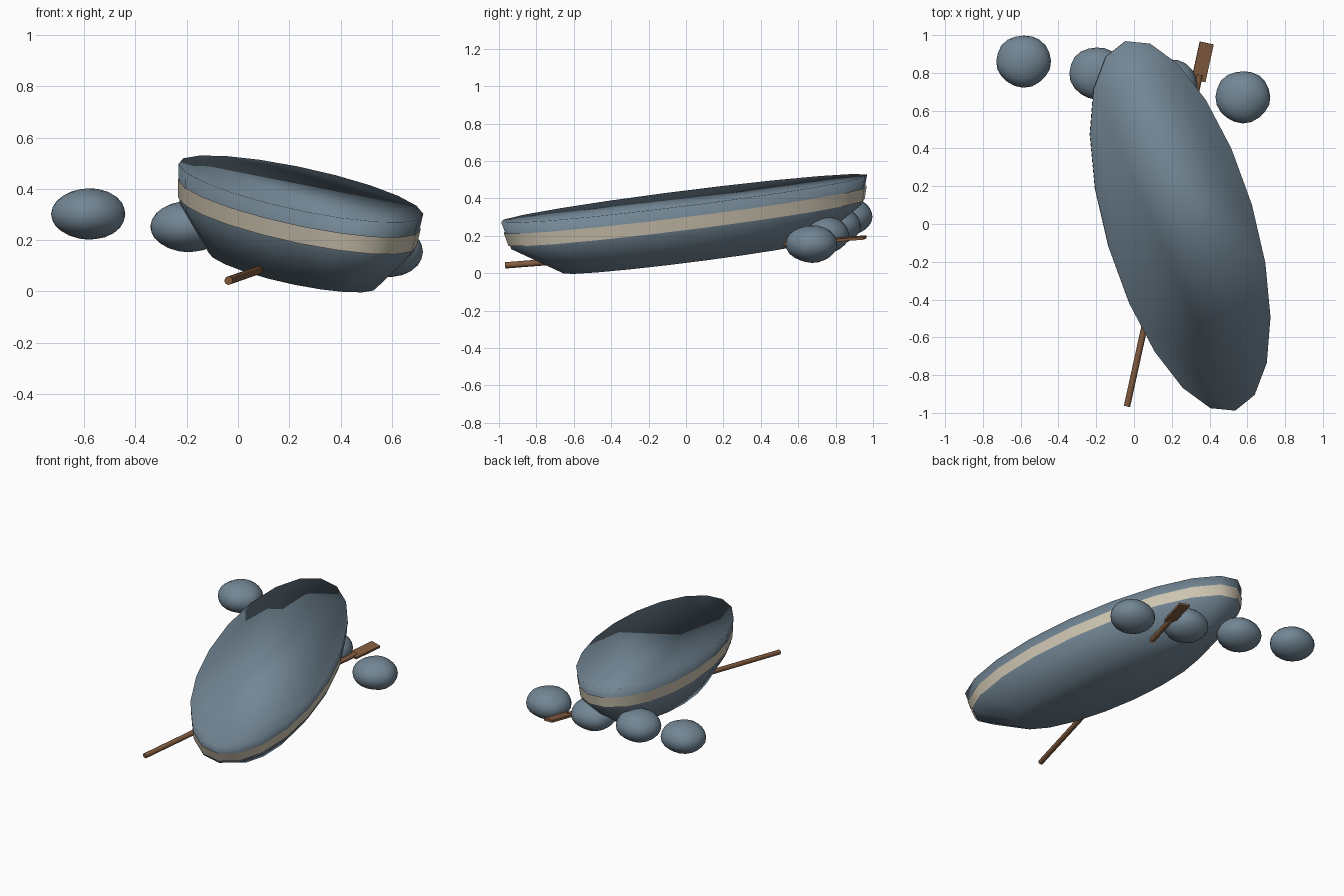
import bpy, bmesh, math
from mathutils import Vector, Matrix

cube = bpy.data.objects.get("Cube")
if cube:
    bpy.data.objects.remove(cube)


def material(name, rgb):
    m = bpy.data.materials.new(name)
    m.use_nodes = True
    m.diffuse_color = (*rgb, 1)
    m.node_tree.nodes["Principled BSDF"].inputs["Base Color"].default_value = (*rgb, 1)
    return m


SLATE = material("slate_blue", (0.17, 0.24, 0.30))
CREAM = material("cream", (0.62, 0.56, 0.44))
WOOD = material("brown_wood", (0.22, 0.105, 0.05))


def add_object(name, bm, mat, smooth=True):
    bmesh.ops.recalc_face_normals(bm, faces=bm.faces)
    mesh = bpy.data.meshes.new(name)
    bm.to_mesh(mesh)
    bm.free()
    mesh.materials.append(mat)
    for p in mesh.polygons:
        p.use_smooth = smooth
    obj = bpy.data.objects.new(name, mesh)
    bpy.context.collection.objects.link(obj)
    return obj


# Tilted boat frame: centre of the rim, half width, half length and up
CENTRE = Vector((0.245, -0.01, 0.40))
WIDE = Vector((0.379, 0.113, -0.027))
LONG = Vector((-0.291, 0.978, 0.128))
UP = WIDE.cross(LONG).normalized()
SIDES = 20


def loft(rings, capped):
    """Join elliptical rings given as (depth below rim, scale)."""
    bm = bmesh.new()
    loops = []
    for depth, scale in rings:
        loop = []
        for k in range(SIDES):
            t = math.tau * k / SIDES
            offset = (WIDE * math.cos(t) + LONG * math.sin(t)) * scale
            loop.append(bm.verts.new(CENTRE - UP * depth + offset))
        loops.append(loop)
    for a, b in zip(loops, loops[1:]):
        for k in range(SIDES):
            j = (k + 1) % SIDES
            bm.faces.new((a[k], b[k], b[j], a[j]))
    if capped:
        bm.faces.new(loops[0])
        bm.faces.new(loops[-1])
    return bm


# Hull with closed top, and the painted band around it
add_object("hull", loft([(0, 1), (0.15, 0.96), (0.317, 0.69)], True), SLATE)
add_object("hull_stripe", loft([(0.06, 0.992), (0.13, 0.974)], False), CREAM)

# Row of rounded stones beneath the back of the boat
for i in range(4):
    bm = bmesh.new()
    bmesh.ops.create_icosphere(bm, subdivisions=3, radius=1)
    for v in bm.verts:
        p = v.co.copy()
        lump = 1 + 0.03 * math.sin(3 * p.x + 2 * p.y) * math.cos(3 * p.y - p.z)
        v.co = Vector((p.x * 0.145, p.y * 0.138, p.z * 0.1)) * lump
    stone = add_object(f"stone_{i + 1}", bm, SLATE)
    stone.location = Vector((-0.585, 0.863, 0.302)) + i * Vector((0.387, -0.063, -0.049))

# Oar: round shaft and flat blade along one line
start, end = Vector((-0.037, -0.965, 0.042)), Vector((0.348, 0.79, 0.178))
along = (end - start).normalized()
across = along.cross(UP).normalized()
normal = across.cross(along)
frame = Matrix((across, normal, along)).transposed().to_4x4()

bm = bmesh.new()
bmesh.ops.create_cone(bm, cap_ends=True, segments=8, radius1=0.017, radius2=0.017,
                      depth=(end - start).length)
shaft = add_object("oar_shaft", bm, WOOD)
shaft.matrix_world = Matrix.Translation((start + end) / 2) @ frame
bpy.context.view_layer.objects.active = shaft
shaft.select_set(True)
bpy.ops.object.shade_smooth_by_angle(angle=math.radians(50))

bm = bmesh.new()
bmesh.ops.create_cube(bm, size=1, matrix=Matrix.Diagonal((0.075, 0.015, 0.205, 1)))
blade = add_object("oar_blade", bm, WOOD, smooth=False)
blade.matrix_world = Matrix.Translation(end + along * 0.07) @ frame
